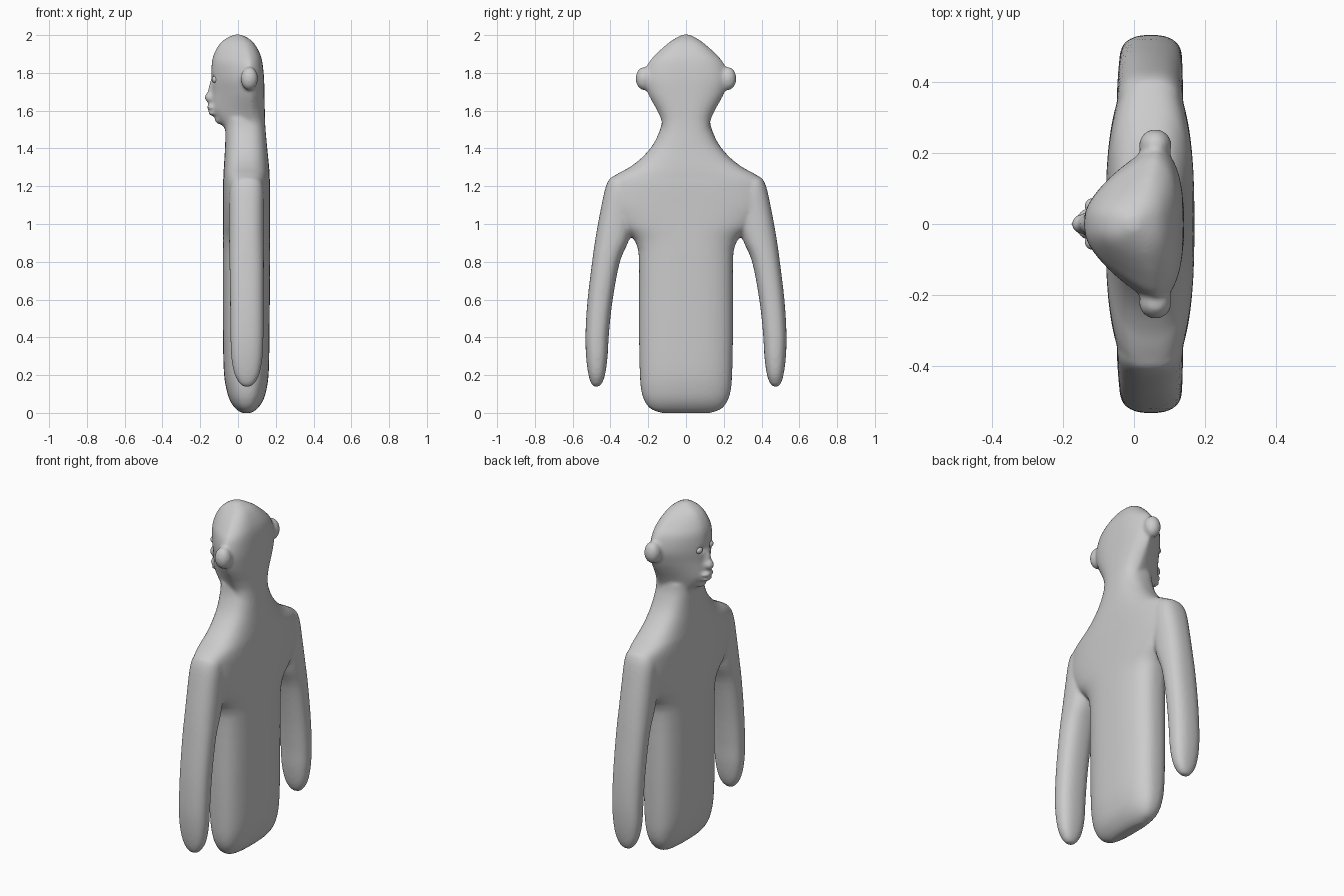
import bpy, bmesh, math
from mathutils import Matrix, Vector


def spline(rows, steps=4):
    # Catmull-Rom interpolation between section rows
    out = []
    for i in range(len(rows) - 1):
        a, b = rows[max(i - 1, 0)], rows[i]
        c, d = rows[i + 1], rows[min(i + 2, len(rows) - 1)]
        for s in range(steps):
            t = s / steps
            out.append([0.5 * (2 * q + (r - p) * t + (2 * p - 5 * q + 4 * r - w) * t * t
                               + (3 * q - p - 3 * r + w) * t ** 3)
                        for p, q, r, w in zip(a, b, c, d)])
    return out + [list(rows[-1])]


def loft(bm, rows, n, seg=48):
    # rows: z, front x, back x, low y, high y, front width factor
    rings = []
    for z, x0, x1, y0, y1, taper in spline(rows):
        ring = []
        for k in range(seg):
            a = 2 * math.pi * k / seg
            u = math.copysign(abs(math.cos(a)) ** (2 / n), math.cos(a))
            v = math.copysign(abs(math.sin(a)) ** (2 / n), math.sin(a))
            w = min(1, taper + (1 - taper) * (u + 1) / 1.5)
            ring.append(bm.verts.new(((x0 + x1) / 2 + u * (x1 - x0) / 2,
                                      (y0 + y1) / 2 + v * w * (y1 - y0) / 2, z)))
        rings.append(ring)
    for r, s in zip(rings, rings[1:]):
        for k in range(seg):
            j = (k + 1) % seg
            bm.faces.new((r[k], r[j], s[j], s[k]))
    bm.faces.new(rings[0][::-1])
    bm.faces.new(rings[-1])


def ball(bm, loc, size, tilt=0):
    m = Matrix.Translation(loc) @ Matrix.Rotation(tilt, 4, 'Y') @ Matrix.Diagonal((*size, 1))
    bmesh.ops.create_uvsphere(bm, u_segments=24, v_segments=16, radius=1, matrix=m)


def finish(bm, name):
    bmesh.ops.recalc_face_normals(bm, faces=bm.faces)
    for f in bm.faces:
        f.smooth = True
    me = bpy.data.meshes.new(name)
    bm.to_mesh(me)
    bm.free()
    ob = bpy.data.objects.new(name, me)
    bpy.context.collection.objects.link(ob)
    return ob


bm = bmesh.new()

# torso, shoulders and neck: z, front x, back x, half width
torso = [(0.0, 0.02, 0.07, 0.13), (0.02, -0.01, 0.10, 0.185), (0.06, -0.04, 0.13, 0.218),
         (0.12, -0.06, 0.15, 0.237), (0.22, -0.075, 0.163, 0.245), (0.45, -0.08, 0.167, 0.249),
         (0.8, -0.08, 0.17, 0.249), (0.89, -0.08, 0.17, 0.262), (0.94, -0.08, 0.17, 0.295),
         (1.0, -0.08, 0.17, 0.37), (1.1, -0.08, 0.17, 0.435), (1.2, -0.08, 0.17, 0.422),
         (1.24, -0.078, 0.168, 0.40), (1.27, -0.077, 0.167, 0.355), (1.3, -0.075, 0.165, 0.30),
         (1.35, -0.072, 0.16, 0.235), (1.42, -0.068, 0.153, 0.175), (1.5, -0.067, 0.146, 0.137),
         (1.56, -0.067, 0.142, 0.125)]
loft(bm, [(z, a, b, -h, h, 1) for z, a, b, h in torso], 2.6)

# head: z, front x, back x, half width, front width factor
head = [(1.46, -0.055, 0.148, 0.14, 0.8), (1.51, -0.072, 0.145, 0.133, 0.65),
        (1.55, -0.105, 0.143, 0.138, 0.55), (1.6, -0.135, 0.142, 0.162, 0.42),
        (1.65, -0.137, 0.141, 0.192, 0.38), (1.7, -0.136, 0.14, 0.218, 0.36),
        (1.77, -0.14, 0.138, 0.236, 0.36), (1.85, -0.139, 0.13, 0.213, 0.4),
        (1.9, -0.127, 0.117, 0.168, 0.45), (1.95, -0.10, 0.09, 0.11, 0.55),
        (1.98, -0.067, 0.06, 0.065, 0.7), (2.003, -0.02, 0.015, 0.018, 1)]
loft(bm, [(z, a, b, -h, h, t) for z, a, b, h, t in head], 2.8)

# arms: z, front x, back x, inner y, outer y
arm = [(0.138, 0.03, 0.065, 0.462, 0.488), (0.16, 0.005, 0.09, 0.443, 0.504),
       (0.21, -0.02, 0.115, 0.427, 0.518), (0.3, -0.036, 0.13, 0.415, 0.529),
       (0.42, -0.04, 0.135, 0.408, 0.532), (0.6, -0.042, 0.136, 0.388, 0.521),
       (0.8, -0.045, 0.137, 0.35, 0.497), (0.92, -0.047, 0.138, 0.30, 0.48),
       (1.05, -0.048, 0.138, 0.27, 0.457), (1.18, -0.045, 0.136, 0.26, 0.43),
       (1.235, -0.025, 0.12, 0.28, 0.408), (1.25, 0.01, 0.08, 0.3, 0.39)]
for s in (-1, 1):
    loft(bm, [(z, a, b, min(s * p, s * q), max(s * p, s * q), 1) for z, a, b, p, q in arm], 2.4)

# ears
for s in (-1, 1):
    loft_size = (0.046, 0.045, 0.062)
    ball(bm, (0.06, s * 0.222, 1.77), loft_size)

# nose bridge, nose tip, lips and chin
ball(bm, (-0.138, 0, 1.715), (0.02, 0.02, 0.075), 0.2)
ball(bm, (-0.148, 0, 1.67), (0.029, 0.028, 0.03))
ball(bm, (-0.138, 0, 1.617), (0.028, 0.045, 0.015))
ball(bm, (-0.134, 0, 1.588), (0.025, 0.04, 0.015))
ball(bm, (-0.095, 0, 1.555), (0.028, 0.045, 0.028))
body = finish(bm, "body")

# eye sockets cut into the face
bm = bmesh.new()
for s in (-1, 1):
    ball(bm, (-0.145, s * 0.05, 1.765), (0.026, 0.03, 0.025))
sockets = finish(bm, "eye_socket_cutter")
sockets.hide_render = True
sockets.hide_set(True)

# fuse all parts into one smooth skin
for name in ("fuse", "sockets", "refuse", "soften"):
    if name == "sockets":
        m = body.modifiers.new(name, 'BOOLEAN')
        m.operation = 'DIFFERENCE'
        m.object = sockets
    elif name == "soften":
        m = body.modifiers.new(name, 'SMOOTH')
        m.factor = 0.5
        m.iterations = 8
    else:
        m = body.modifiers.new(name, 'REMESH')
        m.mode = 'VOXEL'
        m.voxel_size = 0.008
        m.use_smooth_shade = True

# eyeballs
for s, side in ((-1, "right"), (1, "left")):
    bm = bmesh.new()
    ball(bm, (-0.118, s * 0.05, 1.765), (0.02, 0.022, 0.02))
    finish(bm, "eye_" + side)
